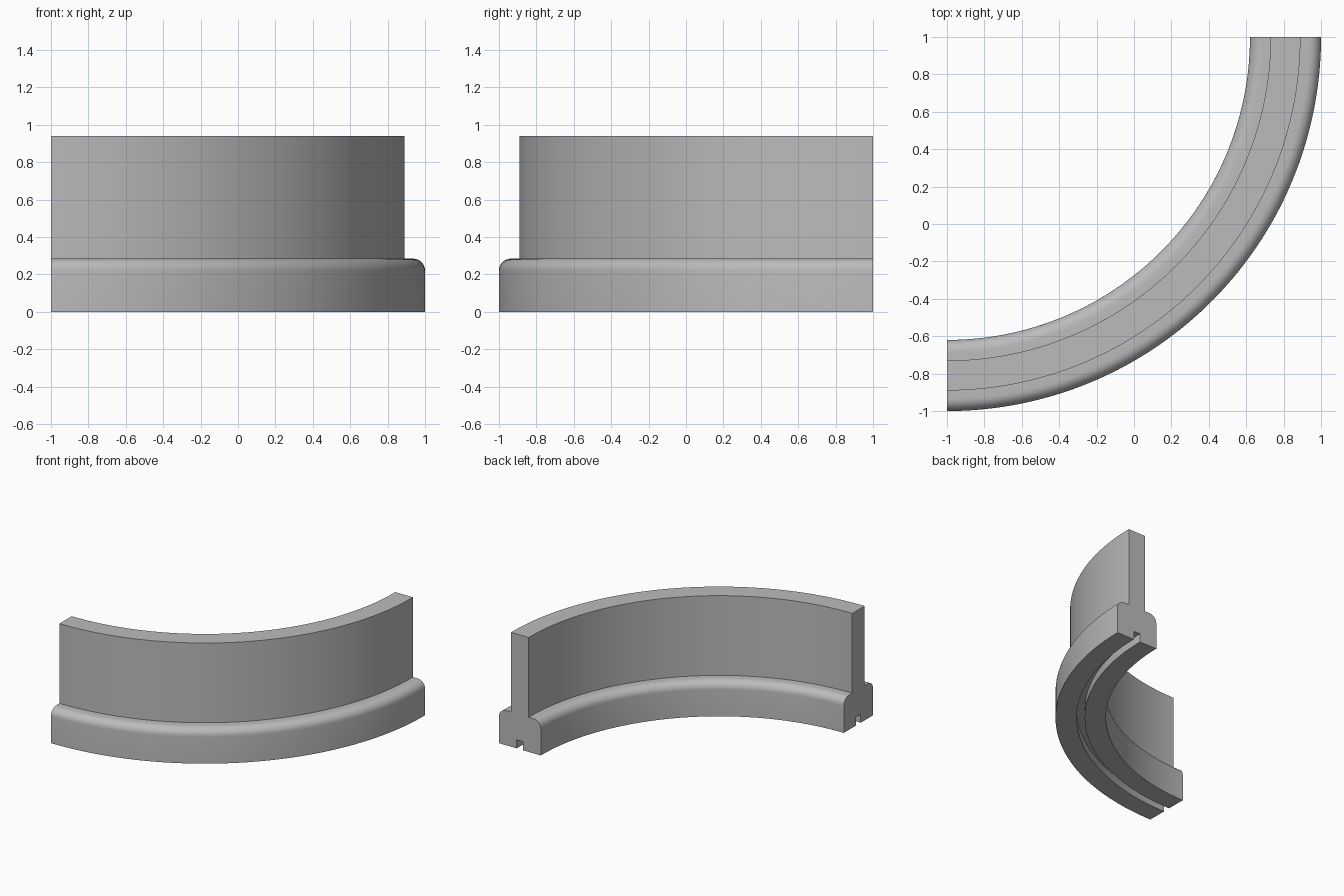
import bpy, bmesh, math

if "Cube" in bpy.data.objects:
    bpy.data.objects.remove(bpy.data.objects["Cube"])

# Plain grey material
grey = bpy.data.materials.new("light_grey")
grey.diffuse_color = (0.5, 0.5, 0.5, 1)
grey.use_nodes = True
grey.node_tree.nodes["Principled BSDF"].inputs["Base Color"].default_value = grey.diffuse_color

CX, CY = -1.0, 1.0          # centre of the quarter ring
R_MID = 1.81                # middle radius of the section
HALF_BASE, HALF_WALL, HALF_GROOVE = 0.19, 0.08, 0.03
BASE_H, WALL_H, GROOVE_H = 0.285, 0.94, 0.07
FILLET, F_STEPS, STEPS = 0.065, 8, 96

# Half section from groove, round the rounded foot, up to the wall top
half = [(HALF_GROOVE, GROOVE_H), (HALF_GROOVE, 0), (HALF_BASE, 0)]
for i in range(F_STEPS + 1):
    a = math.pi / 2 * i / F_STEPS
    half.append((HALF_BASE - FILLET + FILLET * math.cos(a),
                 BASE_H - FILLET + FILLET * math.sin(a)))
half += [(HALF_WALL, BASE_H), (HALF_WALL, WALL_H)]
profile = half + [(-x, z) for x, z in reversed(half)]

# Sweep the section through a quarter turn
bm = bmesh.new()
rings = []
for s in range(STEPS + 1):
    a = -math.pi / 2 * s / STEPS
    rings.append([bm.verts.new((CX + (R_MID + x) * math.cos(a),
                                CY + (R_MID + x) * math.sin(a), z))
                  for x, z in profile])
n = len(profile)
for r0, r1 in zip(rings, rings[1:]):
    for i in range(n):
        j = (i + 1) % n
        bm.faces.new((r0[i], r0[j], r1[j], r1[i]))

# Flat end caps
bm.faces.new(rings[0])
bm.faces.new(rings[-1])
bmesh.ops.recalc_face_normals(bm, faces=bm.faces)

mesh = bpy.data.meshes.new("curved_wall_with_grooved_foot")
bm.to_mesh(mesh)
bm.free()
mesh.materials.append(grey)
wall = bpy.data.objects.new("curved_wall_with_grooved_foot", mesh)
bpy.context.collection.objects.link(wall)
bpy.context.view_layer.objects.active = wall
wall.select_set(True)
bpy.ops.object.shade_smooth_by_angle(angle=math.radians(30))
